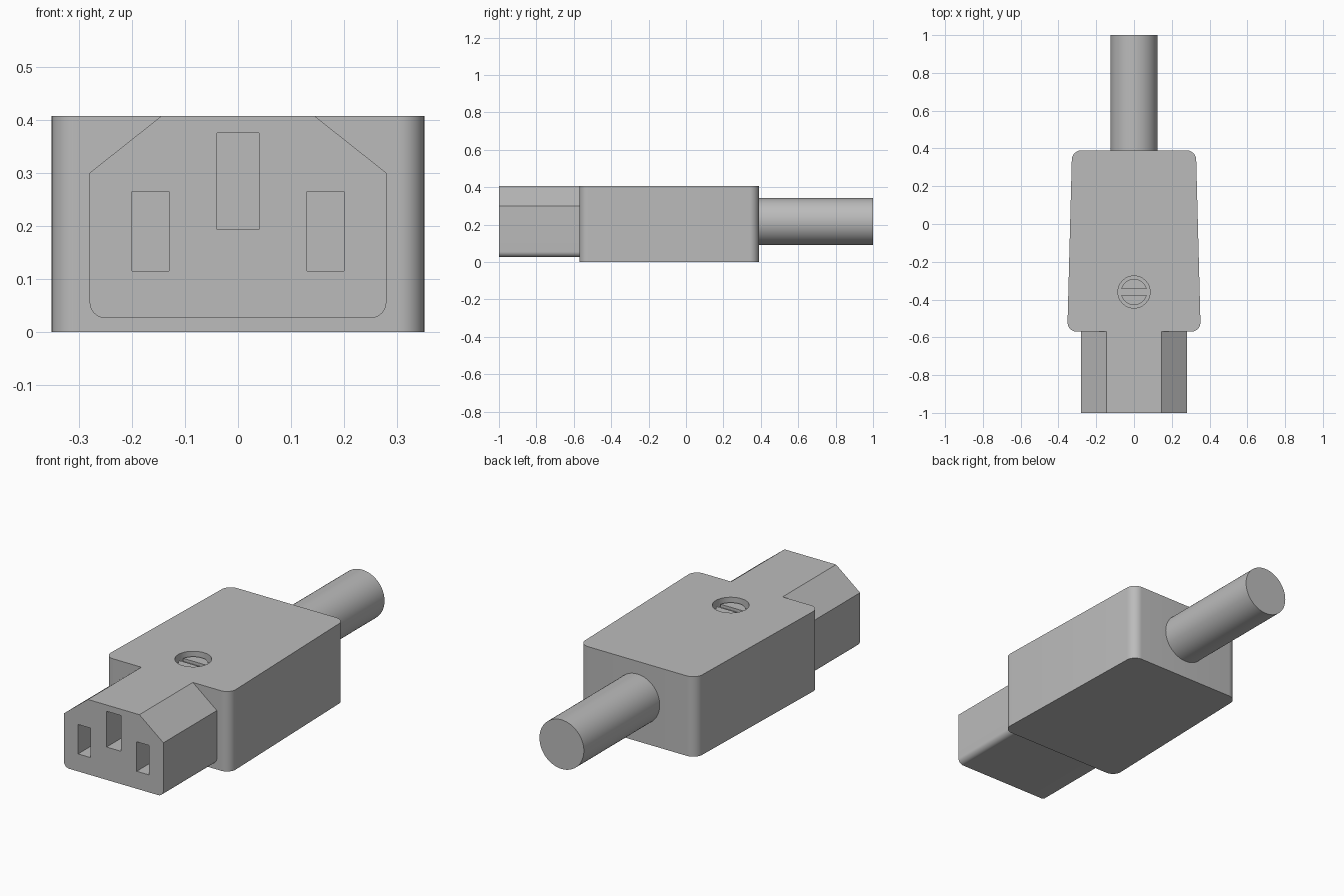
import bpy, bmesh, math
from mathutils import Vector, Matrix

if "Cube" in bpy.data.objects:
    bpy.data.objects.remove(bpy.data.objects["Cube"])

TOP = 0.407
SHOULDER = -0.57
SCREW_Y = -0.36

grey = bpy.data.materials.new("plain grey")
grey.use_nodes = True
grey.diffuse_color = (0.5, 0.5, 0.5, 1)
grey.node_tree.nodes["Principled BSDF"].inputs["Base Color"].default_value = (0.5, 0.5, 0.5, 1)


def finish(name, bm):
    bmesh.ops.recalc_face_normals(bm, faces=bm.faces)
    mesh = bpy.data.meshes.new(name)
    bm.to_mesh(mesh)
    bm.free()
    mesh.materials.append(grey)
    obj = bpy.data.objects.new(name, mesh)
    bpy.context.collection.objects.link(obj)
    return obj


def prism(name, points, direction, rounded=(), radius=0.0):
    """Extrude a flat outline and round the chosen corners."""
    bm = bmesh.new()
    verts = [bm.verts.new(p) for p in points]
    face = bm.faces.new(verts)
    bmesh.ops.extrude_face_region(bm, geom=[face], use_keep_orig=True)
    moved = [v for v in bm.verts if v not in verts]
    bmesh.ops.translate(bm, verts=moved, vec=direction)
    corners = [verts[i] for i in rounded]
    edges = [e for v in corners for e in v.link_edges if e.other_vert(v) not in verts]
    if edges:
        bmesh.ops.bevel(bm, geom=edges, offset=radius, segments=10,
                        profile=0.5, affect='EDGES')
    return finish(name, bm)


def box(name, x, y, z):
    outline = [(x[0], y[0], z[0]), (x[1], y[0], z[0]), (x[1], y[1], z[0]), (x[0], y[1], z[0])]
    return prism(name, outline, Vector((0, 0, z[1] - z[0])))


def cylinder(name, radius, length, centre, along_y=False):
    bm = bmesh.new()
    matrix = Matrix.Translation(centre)
    if along_y:
        matrix = matrix @ Matrix.Rotation(math.pi / 2, 4, 'X')
    bmesh.ops.create_cone(bm, cap_ends=True, segments=64, radius1=radius,
                          radius2=radius, depth=length, matrix=matrix)
    return finish(name, bm)


def cut(target, cutter):
    cutter.hide_render = True
    mod = target.modifiers.new("cut", 'BOOLEAN')
    mod.operation = 'DIFFERENCE'
    mod.solver = 'EXACT'
    mod.object = cutter
    bpy.context.view_layer.objects.active = target
    bpy.ops.object.modifier_apply(modifier=mod.name)
    bpy.data.objects.remove(cutter)


# Tapered housing with a round screw recess in its top
body = prism("housing", [(-0.353, SHOULDER, 0), (0.353, SHOULDER, 0),
                         (0.328, 0.39, 0), (-0.328, 0.39, 0)],
             Vector((0, 0, TOP)), range(4), 0.05)
cut(body, cylinder("recess_cutter", 0.085, 0.08, (0, SCREW_Y, TOP)))

# Slotted screw head seated in the recess
screw = cylinder("screw_head", 0.069, 0.02, (0, SCREW_Y, TOP - 0.03))
cut(screw, box("slot_cutter", (-0.1, 0.1), (SCREW_Y - 0.015, SCREW_Y + 0.015),
               (TOP - 0.035, TOP)))

# Connector nose with chamfered top corners
half = [(0.28, 0.026), (0.28, 0.3), (0.145, TOP)]
outline = half + [(-x, z) for x, z in reversed(half)]
nose = prism("connector_nose", [(x, -1, z) for x, z in outline],
             Vector((0, SHOULDER + 1, 0)), (0, 5), 0.03)

# Three contact slots
for x, z in [((-0.2, -0.13), (0.115, 0.265)),
             ((-0.04, 0.04), (0.193, 0.375)),
             ((0.13, 0.2), (0.115, 0.265))]:
    cut(nose, box("contact_cutter", x, (-1.1, -0.65), z))

# Cable leaving the back
cable = cylinder("cable", 0.125, 0.61, (0, 0.695, 0.217), along_y=True)

# Smooth the round sides, keep the hard edges
bpy.ops.object.select_all(action='DESELECT')
for obj in (body, screw, nose, cable):
    obj.select_set(True)
bpy.context.view_layer.objects.active = body
bpy.ops.object.shade_smooth_by_angle(angle=math.radians(30))
